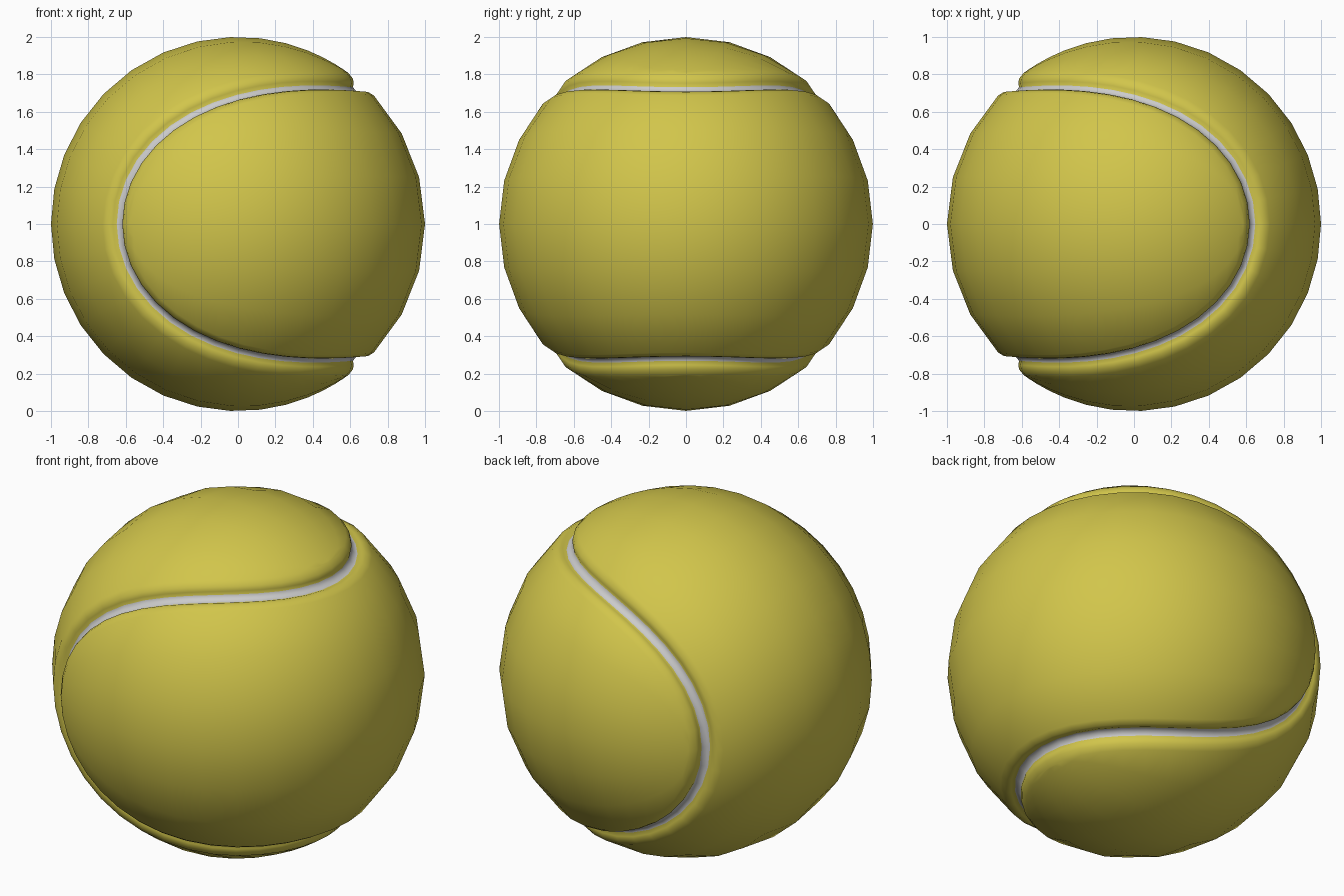
import bpy, bmesh, math
from mathutils import Vector

if "Cube" in bpy.data.objects:
    bpy.data.objects.remove(bpy.data.objects["Cube"])

N = 64            # points along the seam loop (multiple of 4)
K = 6             # facets across each panel
A, B = 0.875, -0.125
C = 2 * math.sqrt(-A * B)
CENTRE = Vector((0, 0, 1))


def seam_point(t):
    """Closed wavy seam curve lying on the unit sphere."""
    return Vector((-C * math.cos(2 * t),
                   A * math.cos(t) + B * math.cos(3 * t),
                   A * math.sin(t) - B * math.sin(3 * t)))


def material(name, rgb):
    m = bpy.data.materials.new(name)
    m.diffuse_color = (*rgb, 1)
    m.use_nodes = True
    m.node_tree.nodes["Principled BSDF"].inputs["Base Color"].default_value = m.diffuse_color
    return m


bm = bmesh.new()

# groove cross-section: (angular offset from the seam line, radius)
half = [(0.024, 0.955), (0.035, 0.975), (0.055, 0.991), (0.09, 1.0)]
profile = [(-s, r) for s, r in reversed(half)] + [(0, 0.952)] + half

# rings running parallel to the seam
rings = []
for s, r in profile:
    ring = []
    for i in range(N):
        t = 2 * math.pi * i / N
        p = seam_point(t).normalized()
        tangent = seam_point(t + 1e-4) - seam_point(t - 1e-4)
        side = p.cross(tangent).normalized()
        ring.append(bm.verts.new(CENTRE + (p * math.cos(s) + side * math.sin(s)) * r))
    rings.append(ring)

# groove strips: the two middle strips are the pale seam
mid = len(half)
for j in range(len(rings) - 1):
    for i in range(N):
        k = (i + 1) % N
        f = bm.faces.new((rings[j][i], rings[j][k], rings[j + 1][k], rings[j + 1][i]))
        f.material_index = 1 if j in (mid - 1, mid) else 0


def fill_panel(ring, start):
    """Span a felt panel with arcs between mirrored points of its edge ring."""
    rows = [[ring[start % N]] * (K + 1)]
    for i in range(1, N // 2):
        v0, v1 = ring[(start + i) % N], ring[(start - i) % N]
        d0, d1 = (v0.co - CENTRE).normalized(), (v1.co - CENTRE).normalized()
        inner = [bm.verts.new(CENTRE + d0.slerp(d1, k / K)) for k in range(1, K)]
        rows.append([v0] + inner + [v1])
    rows.append([ring[(start + N // 2) % N]] * (K + 1))
    for a, b in zip(rows, rows[1:]):
        for k in range(K):
            bm.faces.new(list(dict.fromkeys((a[k], a[k + 1], b[k + 1], b[k]))))


fill_panel(rings[-1], 0)         # panel wrapping front, right and back
fill_panel(rings[0], N // 4)     # panel wrapping top, left and bottom

bmesh.ops.recalc_face_normals(bm, faces=bm.faces)
for f in bm.faces:
    f.smooth = True

mesh = bpy.data.meshes.new("felt_ball")
bm.to_mesh(mesh)
bm.free()
mesh.materials.append(material("yellow felt", (0.64, 0.56, 0.07)))
mesh.materials.append(material("pale grey seam", (0.60, 0.60, 0.60)))
ball = bpy.data.objects.new("felt_ball", mesh)
bpy.context.collection.objects.link(ball)
